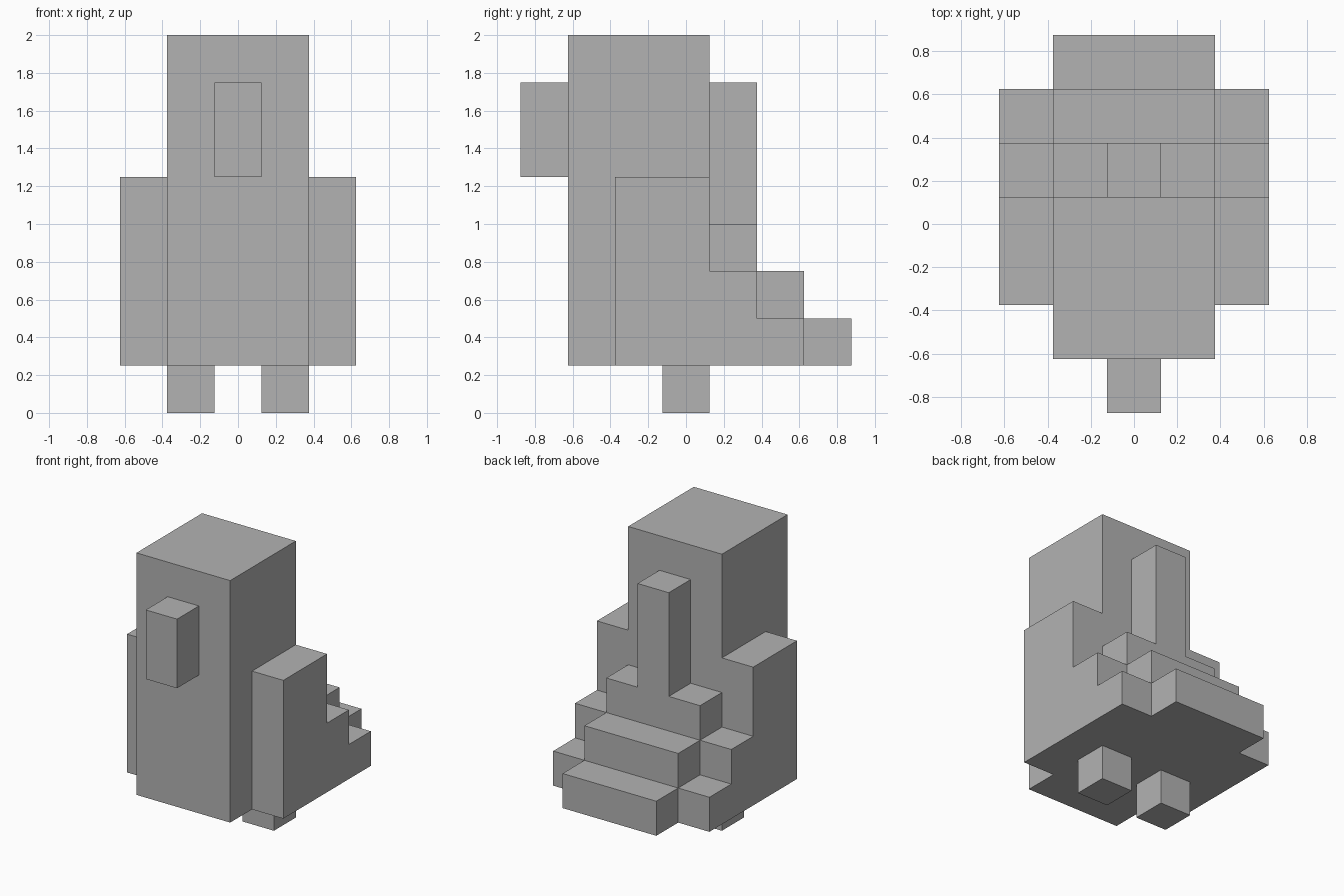
import bpy
import bmesh

cube = bpy.data.objects.get("Cube")
if cube:
    bpy.data.objects.remove(cube, do_unlink=True)

U = 0.25  # block size that every part is built on

grey = bpy.data.materials.new("plain grey")
grey.use_nodes = True
GREY = (0.45, 0.45, 0.45, 1)
grey.diffuse_color = GREY
grey.node_tree.nodes["Principled BSDF"].inputs["Base Color"].default_value = GREY


def slab(name, x0, x1, profile, mirror=False):
    """Extrude a side profile of (y, z) points from x0 to x1, in blocks."""
    bm = bmesh.new()
    face = bm.faces.new([bm.verts.new((x0 * U, y * U, z * U)) for y, z in profile])
    grown = bmesh.ops.extrude_face_region(bm, geom=[face], use_keep_orig=True)
    moved = [v for v in grown["geom"] if isinstance(v, bmesh.types.BMVert)]
    bmesh.ops.translate(bm, verts=moved, vec=((x1 - x0) * U, 0, 0))
    bmesh.ops.recalc_face_normals(bm, faces=bm.faces)
    mesh = bpy.data.meshes.new(name)
    bm.to_mesh(mesh)
    bm.free()
    mesh.materials.append(grey)
    obj = bpy.data.objects.new(name, mesh)
    bpy.context.collection.objects.link(obj)
    if mirror:
        obj.modifiers.new("mirror", 'MIRROR').use_mirror_merge = False
    return obj


def box(y0, y1, z0, z1):
    return [(y0, z0), (y1, z0), (y1, z1), (y0, z1)]


def steps(y0, z0, heights):
    """Staircase profile: each (end_y, top_z) is one step going back."""
    points = [(y0, z0)]
    y = y0
    for end, top in heights:
        points += [(y, top), (end, top)]
        y = end
    return points + [(y, z0)]


# Upright body with the head, beak and spine
slab("body", -1.5, 1.5, box(-2.5, 0.5, 1, 8))
slab("beak", -0.5, 0.5, box(-3.5, -2.5, 5, 7))
slab("back_spine", -0.5, 0.5, box(0.5, 1.5, 4, 7))

# Stepped tail
slab("tail", -1.5, 1.5, steps(0.5, 1, [(1.5, 4), (2.5, 3), (3.5, 2)]))

# Stepped wings and block feet on both sides
slab("wings", 1.5, 2.5, steps(-1.5, 1, [(0.5, 5), (1.5, 3), (2.5, 2)]), mirror=True)
slab("feet", 0.5, 1.5, box(-0.5, 0.5, 0, 1), mirror=True)
